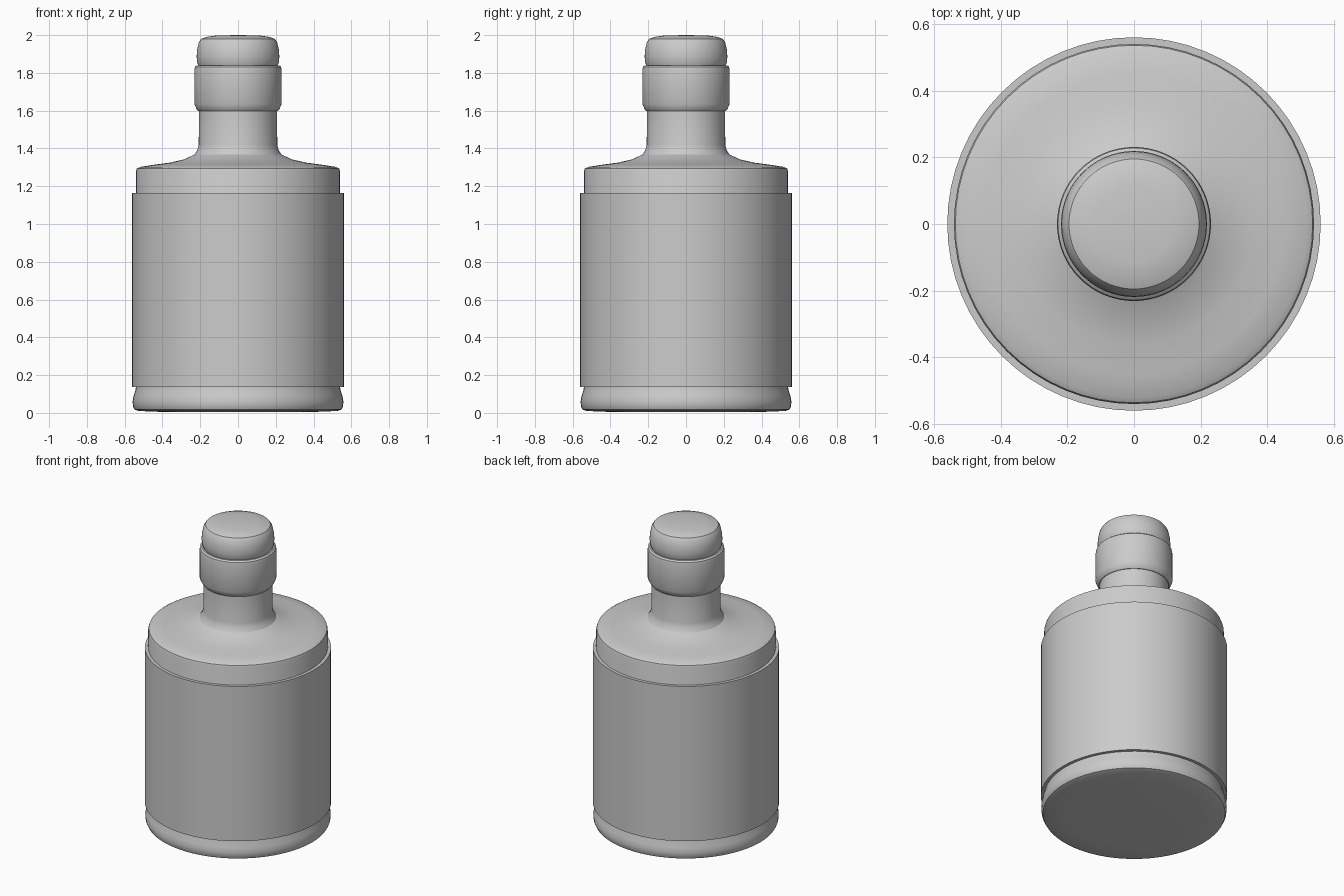
import bpy
import bmesh
from math import cos, sin, tau, radians

if "Cube" in bpy.data.objects:
    bpy.data.objects.remove(bpy.data.objects["Cube"])

SIDES = 64


def lathe(name, profile, closed=False):
    """Spin an (r, z) profile, listed bottom to top, around the z axis."""
    bm = bmesh.new()
    rings = []
    for r, z in profile:
        if r == 0:
            rings.append([bm.verts.new((0, 0, z))] * SIDES)
        else:
            rings.append([bm.verts.new((r * cos(tau * i / SIDES), r * sin(tau * i / SIDES), z))
                          for i in range(SIDES)])
    pairs = list(zip(rings, rings[1:]))
    if closed:
        pairs.append((rings[-1], rings[0]))
    for a, b in pairs:
        for i in range(SIDES):
            j = (i + 1) % SIDES
            corners = list(dict.fromkeys((a[i], a[j], b[j], b[i])))
            bm.faces.new(corners)
    bmesh.ops.recalc_face_normals(bm, faces=bm.faces)
    mesh = bpy.data.meshes.new(name)
    bm.to_mesh(mesh)
    bm.free()
    obj = bpy.data.objects.new(name, mesh)
    bpy.context.collection.objects.link(obj)
    bpy.ops.object.select_all(action='DESELECT')
    obj.select_set(True)
    bpy.context.view_layer.objects.active = obj
    bpy.ops.object.shade_smooth_by_angle(angle=radians(30))
    return obj


# Bottle: rounded heel, straight wall, sloped shoulder, filleted neck
lathe("bottle_body", [
    (0, 0.005), (0.40, 0.005), (0.525, 0.01), (0.548, 0.018), (0.556, 0.035),
    (0.558, 0.06), (0.553, 0.09), (0.543, 0.12), (0.54, 0.14),
    (0.54, 1.28), (0.536, 1.293), (0.52, 1.302), (0.45, 1.313), (0.36, 1.325),
    (0.286, 1.342), (0.23, 1.368), (0.216, 1.39), (0.208, 1.42),
    (0.207, 1.62), (0, 1.62)])

# Label sleeve wrapped around the wall
lathe("label", [(0.539, 0.138), (0.56, 0.138), (0.56, 1.165), (0.539, 1.165)], closed=True)

# Collar around the neck
lathe("neck_collar", [
    (0.195, 1.598), (0.211, 1.598), (0.218, 1.606), (0.231, 1.635),
    (0.231, 1.815), (0.228, 1.832), (0.218, 1.84), (0, 1.84)])

# Stopper cap with domed top
lathe("stopper", [
    (0, 1.835), (0.208, 1.835), (0.216, 1.855), (0.219, 1.885), (0.217, 1.92),
    (0.207, 1.963), (0.195, 1.98), (0.165, 1.991), (0.115, 1.998), (0, 2.0)])
